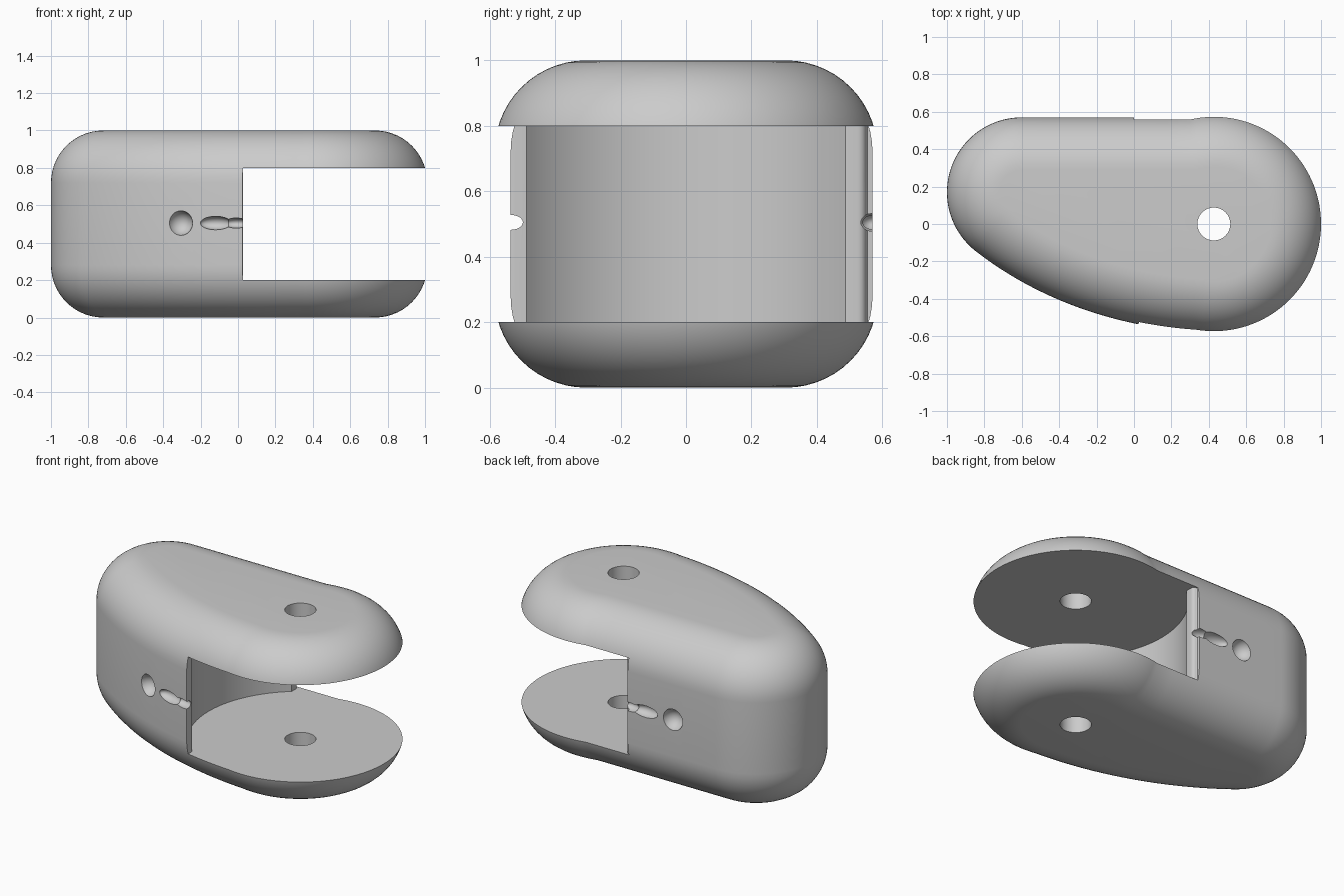
import bpy, bmesh
from math import sin, cos, pi, radians, atan2
from mathutils import Vector, Matrix
from mathutils.geometry import interpolate_bezier

cube = bpy.data.objects.get("Cube")
if cube:
    bpy.data.objects.remove(cube, do_unlink=True)

grey = bpy.data.materials.new("plain grey")
grey.use_nodes = True
grey.diffuse_color = (0.6, 0.6, 0.6, 1)
grey.node_tree.nodes["Principled BSDF"].inputs["Base Color"].default_value = grey.diffuse_color

PIN = Vector((0.427, 0))   # axis of the pin hole
FILLET = 0.28


def arc(center, radius, start, end, count):
    angles = [radians(start + (end - start) * i / count) for i in range(count + 1)]
    return [Vector((center[0] + radius * cos(a), center[1] + radius * sin(a))) for a in angles]


def loft(name, rings):
    """Skin closed rings given as (points, z) pairs and cap both ends."""
    bm = bmesh.new()
    loops = [[bm.verts.new((p.x, p.y, z)) for p in pts] for pts, z in rings]
    n = len(loops[0])
    for low, high in zip(loops, loops[1:]):
        for i in range(n):
            j = (i + 1) % n
            bm.faces.new((low[i], low[j], high[j], high[i]))
    bm.faces.new(loops[0][::-1])
    bm.faces.new(loops[-1])
    bmesh.ops.recalc_face_normals(bm, faces=bm.faces)
    return add_object(name, bm)


def add_object(name, bm):
    mesh = bpy.data.meshes.new(name)
    bm.to_mesh(mesh)
    bm.free()
    mesh.materials.append(grey)
    obj = bpy.data.objects.new(name, mesh)
    bpy.context.collection.objects.link(obj)
    return obj


def ellipsoid(name, center, size, turn):
    bm = bmesh.new()
    bmesh.ops.create_uvsphere(bm, u_segments=32, v_segments=20, radius=1)
    matrix = (Matrix.Translation(center) @ Matrix.Rotation(turn, 4, "Z")
              @ Matrix.Diagonal((*size, 1)))
    bmesh.ops.transform(bm, matrix=matrix, verts=bm.verts)
    return add_object(name, bm)


def inset(points, distance):
    result = []
    for i, p in enumerate(points):
        a = (p - points[i - 1]).normalized()
        b = (points[(i + 1) % len(points)] - p).normalized()
        tangent = (a + b).normalized()
        result.append(p + distance * Vector((-tangent.y, tangent.x)))
    return result


# Egg-shaped outline: pin end, straight back, round tail, bulging front
pin_end = arc(PIN, 0.585, -99.5, 103, 72)
back = [pin_end[-1].lerp(Vector((-0.6, 0.57)), i / 8) for i in range(1, 8)]
tail = arc((-0.6, 0.17), 0.4, 90, 232, 44)
front = [p.xy for p in interpolate_bezier(
    (*tail[-1], 0), (-0.45, -0.453, 0), (0.0, -0.555, 0), (*pin_end[0], 0), 41)][1:-1]
outline = pin_end + back + tail + front

# Body with rounded top and bottom edges
rings = []
for i in range(15):
    a = pi / 2 * i / 14
    rings.append((inset(outline, FILLET * (1 - sin(a))), FILLET * (1 - cos(a))))
rings += [(pts, 1 - z) for pts, z in reversed(rings)]
body = loft("block_body", rings)

# Slot between the cheeks: concave back wall with rounded lips
wall_angle = 129.5
wall = arc(PIN, 0.632, wall_angle, 360 - wall_angle, 48)
lip = [Vector((0, 1)), Vector((0, 0.555))]
lip += arc((0, 0.525), 0.026, 78, 0, 8) + [Vector((0.026, 0.5))]
lower_lip = [Vector((p.x, -p.y)) for p in reversed(lip)]
slot_outline = [Vector((1.3, 1))] + lip + wall + lower_lip + [Vector((1.3, -1))]
cutters = [loft("slot_cutter", [(slot_outline, 0.2), (slot_outline, 0.8)])]

# Pin hole through both cheeks
hole = arc(PIN, 0.088, 0, 348.75, 31)
cutters.append(loft("pin_hole_cutter", [(hole, -0.1), (hole, 1.1)]))


def side_point(points, x):
    """Position and direction of a side at the given x."""
    i = min(range(1, len(points) - 1), key=lambda k: abs(points[k].x - x))
    d = points[i + 1] - points[i - 1]
    if d.x < 0:
        d = -d
    slope = d.y / d.x
    return points[i].y + slope * (x - points[i].x), atan2(d.y, d.x)


# Round dimple, leaf-shaped dimple and lip groove on each side
for side, points in (("front", front), ("back", pin_end[-1:] + back + tail[:1])):
    outward = -1 if side == "front" else 1
    for part, x, lift, size in (
            ("dimple", -0.31, 0.015, (0.067, 0.075, 0.067)),
            ("leaf", -0.12, 0.0, (0.085, 0.045, 0.036)),
            ("groove", -0.01, 0.0, (0.065, 0.042, 0.027))):
        y, turn = side_point(points, x)
        cutters.append(ellipsoid(f"{side}_{part}_cutter", (x, y + outward * lift, 0.505), size, turn))

# Cut the body, then shade it
bpy.context.view_layer.objects.active = body
for obj in bpy.context.selected_objects:
    obj.select_set(False)
body.select_set(True)
for cutter in cutters:
    cutter.hide_render = True
    mod = body.modifiers.new(cutter.name, "BOOLEAN")
    mod.operation = "DIFFERENCE"
    mod.solver = "EXACT"
    mod.object = cutter
    bpy.ops.object.modifier_apply(modifier=mod.name)
    bpy.data.objects.remove(cutter, do_unlink=True)
bpy.ops.object.shade_smooth_by_angle(angle=radians(30))
